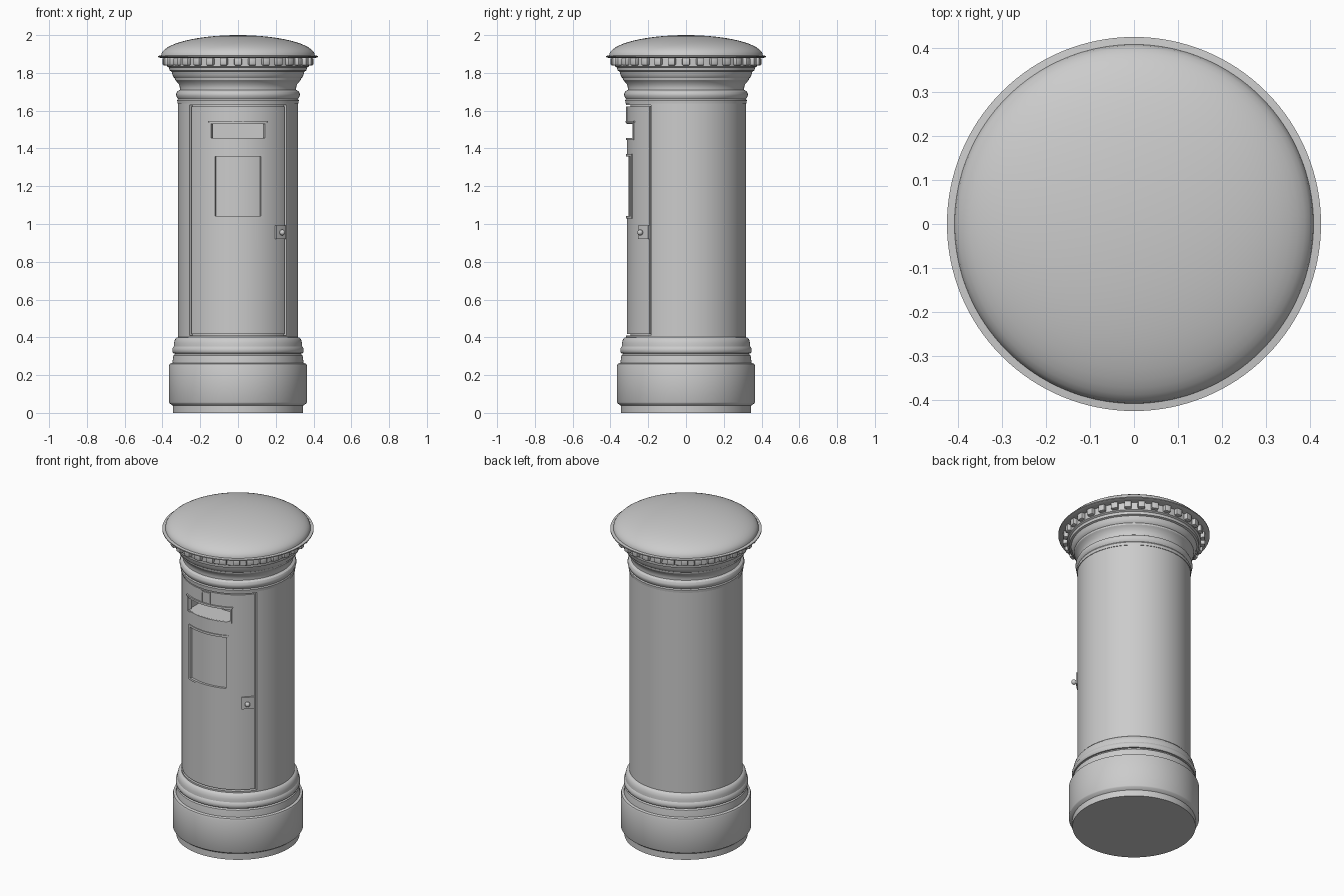
import bpy, bmesh, math
from mathutils import Matrix

if "Cube" in bpy.data.objects:
    bpy.data.objects.remove(bpy.data.objects["Cube"])


def finish(name, bm, angle=30):
    bmesh.ops.recalc_face_normals(bm, faces=bm.faces[:])
    me = bpy.data.meshes.new(name)
    bm.to_mesh(me)
    bm.free()
    ob = bpy.data.objects.new(name, me)
    bpy.context.collection.objects.link(ob)
    smooth(ob, angle)
    return ob


def smooth(ob, angle=30):
    bpy.ops.object.select_all(action='DESELECT')
    ob.select_set(True)
    bpy.context.view_layer.objects.active = ob
    bpy.ops.object.shade_smooth_by_angle(angle=math.radians(angle))


def lathe(name, profile, n=128):
    # profile runs from axis to axis as (radius, z)
    bm = bmesh.new()
    rings = []
    for r, z in profile:
        if r == 0:
            rings.append([bm.verts.new((0, 0, z))] * n)
        else:
            rings.append([bm.verts.new((r * math.cos(2 * math.pi * i / n),
                                        r * math.sin(2 * math.pi * i / n), z)) for i in range(n)])
    for a, b in zip(rings, rings[1:]):
        for i in range(n):
            j = (i + 1) % n
            bm.faces.new(list(dict.fromkeys((a[i], a[j], b[j], b[i]))))
    return finish(name, bm)


def add_slab(bm, x0, x1, z0, z1, r0, r1):
    # curved slab wrapped round the front of the pillar, limits measured at radius 0.315
    a0, a1 = math.asin(x0 / 0.315), math.asin(x1 / 0.315)
    n = max(2, round((a1 - a0) / math.radians(2.8)))
    loops = []
    for i in range(n + 1):
        a = a0 + (a1 - a0) * i / n
        s, c = math.sin(a), -math.cos(a)
        loops.append([bm.verts.new((r * s, r * c, z))
                      for r, z in ((r0, z0), (r1, z0), (r1, z1), (r0, z1))])
    for p, q in zip(loops, loops[1:]):
        for k in range(4):
            bm.faces.new((p[k], p[(k + 1) % 4], q[(k + 1) % 4], q[k]))
    bm.faces.new(loops[0])
    bm.faces.new(loops[-1][::-1])


def slabs(name, *specs):
    bm = bmesh.new()
    for s in specs:
        add_slab(bm, *s)
    return finish(name, bm)


def frame(name, x, z0, z1, t, r0, r1):
    return slabs(name, (-x, x, z1 - t, z1, r0, r1), (-x, x, z0, z0 + t, r0, r1),
                 (-x, -x + t, z0 + t, z1 - t, r0, r1), (x - t, x, z0 + t, z1 - t, r0, r1))


def box(name, x0, x1, y0, y1, z0, z1):
    bm = bmesh.new()
    m = Matrix.Translation(((x0 + x1) / 2, (y0 + y1) / 2, (z0 + z1) / 2))
    bmesh.ops.create_cube(bm, size=1, matrix=m @ Matrix.Diagonal((x1 - x0, y1 - y0, z1 - z0, 1)))
    return finish(name, bm)


def cut(ob, cutter):
    cutter.hide_render = True
    bpy.context.view_layer.objects.active = ob
    m = ob.modifiers.new("cut", 'BOOLEAN')
    m.object, m.operation, m.solver = cutter, 'DIFFERENCE', 'EXACT'
    # the cut must come before any smoothing modifier
    ob.modifiers.move(len(ob.modifiers) - 1, 0)
    bpy.ops.object.modifier_apply(modifier=m.name)
    bpy.data.objects.remove(cutter)
    smooth(ob)


# plinth with mouldings
lathe("plinth", [(0, 0), (.345, 0), (.345, .038), (.362, .05), (.365, .056), (.365, .25), (.361, .26),
                 (.347, .264), (.345, .285), (.342, .305), (.334, .311), (.334, .315), (.343, .316),
                 (.348, .325), (.348, .338), (.343, .348), (.340, .352), (.339, .37), (.334, .388),
                 (.325, .398), (.314, .402), (0, .402)])

# main pillar
pillar = lathe("pillar", [(0, .39), (.317, .39), (.317, 1.645), (0, 1.645)])

# neck mouldings under the cap
lathe("neck", [(0, 1.638), (.320, 1.638), (.322, 1.655), (.318, 1.662), (.322, 1.668), (.327, 1.68),
               (.327, 1.69), (.321, 1.702), (.308, 1.71), (.308, 1.722), (.313, 1.74), (.326, 1.755),
               (.333, 1.762), (.335, 1.772), (.340, 1.776), (.347, 1.79), (.352, 1.808), (.363, 1.812),
               (.365, 1.828), (.376, 1.834), (.376, 1.882), (0, 1.882)])

# domed cap with thin rim
dome = [(.407 * math.cos(math.radians(a)), 1.892 + .108 * math.sin(math.radians(a)))
        for a in range(0, 90, 6)]
lathe("cap", [(0, 1.878), (.405, 1.878), (.424, 1.884), (.424, 1.890)] + dome + [(0, 2.0)])

# ring of dentil blocks
bm = bmesh.new()
for i in range(32):
    m = Matrix.Rotation(2 * math.pi * i / 32, 4, 'Z') @ Matrix.Translation((0, -.382, 1.86))
    g = bmesh.ops.create_cube(bm, size=1, matrix=m @ Matrix.Diagonal((.04, .034, .04, 1)))
    edges = list({e for v in g['verts'] for e in v.link_edges})
    bmesh.ops.bevel(bm, geom=edges, offset=.006, segments=2, affect='EDGES', profile=.5)
finish("dentils", bm)

# door set in a pocket with a narrow gap all round
cut(pillar, slabs("pocket_cutter", (-.256, .256, .41, 1.63, .295, .36)))
door = slabs("door", (-.248, .248, .418, 1.622, .285, .313))

# posting slot through door and pillar
for part in (pillar, door):
    cut(part, box("slot_cutter", -.143, .143, -.4, -.17, 1.455, 1.53))
frame("slot_frame", .151, 1.445, 1.54, .009, .295, .317)
slabs("slot_hood", (-.157, .157, 1.537, 1.546, .30, .321))
slabs("slot_bracket", (-.03, -.023, 1.546, 1.622, .30, .318), (.023, .03, 1.546, 1.622, .30, .318),
      (-.023, .023, 1.605, 1.615, .30, .318))

# notice panel: recess with raised frame
cut(door, slabs("panel_cutter", (-.122, .122, 1.04, 1.36, .304, .36)))
frame("notice_frame", .134, 1.03, 1.37, .013, .298, .318)

# lock plate and knob
slabs("lock_plate", (.197, .247, .92, .992, .30, .324))
bm = bmesh.new()
a = math.asin(.695)
m = Matrix.Translation((.338 * math.sin(a), -.338 * math.cos(a), .955))
bmesh.ops.create_uvsphere(bm, u_segments=24, v_segments=16, radius=.015, matrix=m)
finish("lock_knob", bm)
